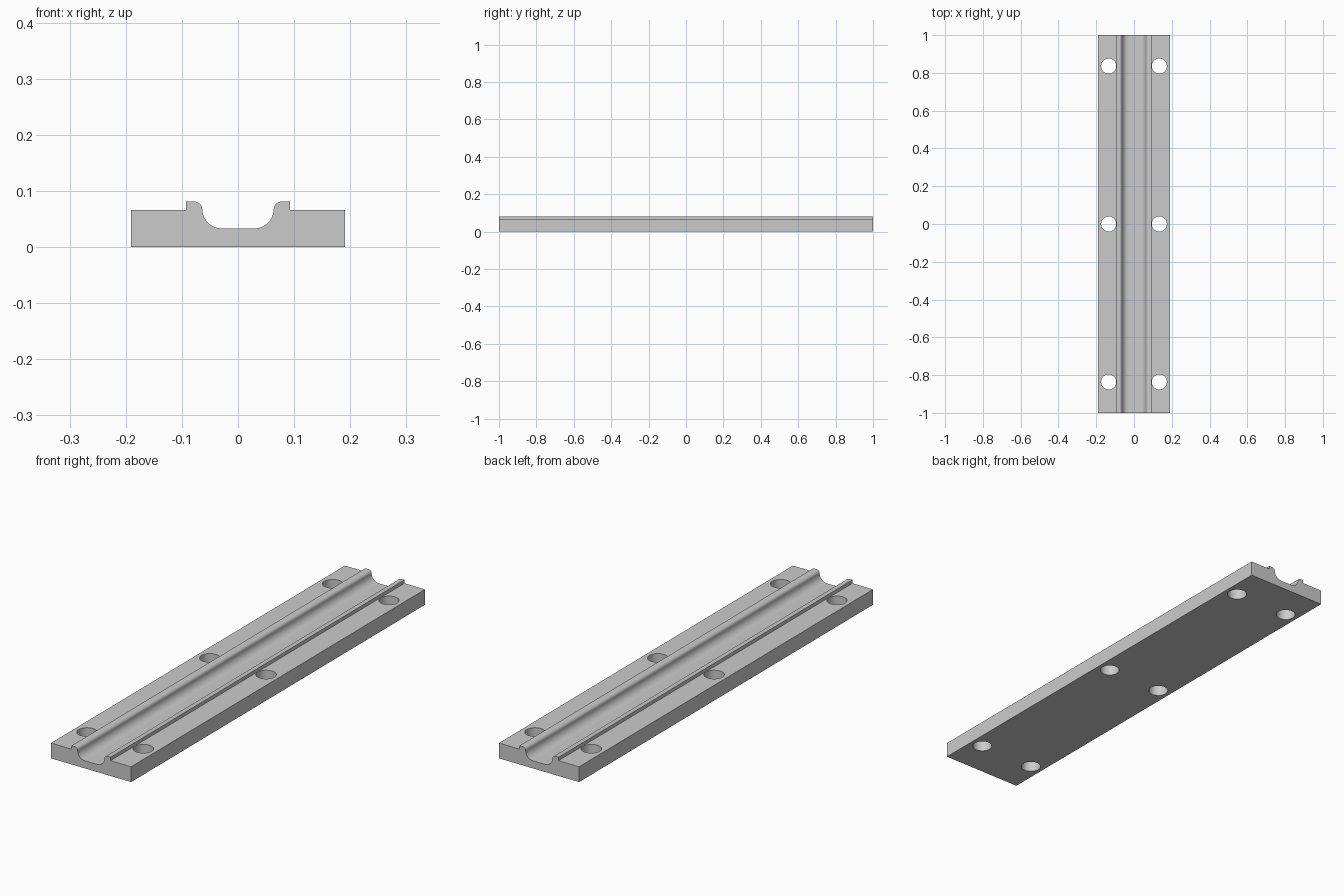
import bpy
import bmesh
from math import sin, cos, pi, radians

cube = bpy.data.objects.get("Cube")
if cube:
    bpy.data.objects.remove(cube)

HALF_W, HALF_L = 0.191, 1.0
DECK_Z, RIDGE_Z, GROOVE_Z = 0.066, 0.081, 0.033
RIDGE_X = 0.093
HOLE_X, HOLE_Y, HOLE_R = 0.134, 0.836, 0.04

# Material
grey = bpy.data.materials.new("light grey")
grey.use_nodes = True
colour = (0.6, 0.6, 0.6, 1)
grey.diffuse_color = colour
grey.node_tree.nodes["Principled BSDF"].inputs["Base Color"].default_value = colour


def arc(cx, cz, r, start, end, steps):
    angles = [radians(start + (end - start) * i / steps) for i in range(steps + 1)]
    return [(cx + r * cos(a), cz + r * sin(a)) for a in angles]


# Right half of the section: deck, lip, rounded crest, groove wall
crest_r, wall_r = 0.0145, 0.0345
half = [(-HALF_W, 0), (-HALF_W, DECK_Z), (-RIDGE_X, DECK_Z), (-RIDGE_X, RIDGE_Z)]
half += arc(-0.078, RIDGE_Z - crest_r, crest_r, 90, 0, 10)
half += arc(-0.029, GROOVE_Z + wall_r, wall_r, 180, 270, 16)[1:]
profile = half + [(-x, z) for x, z in reversed(half)]

# Rail body: section extruded along y
bm = bmesh.new()
section = bm.faces.new([bm.verts.new((x, -HALF_L, z)) for x, z in profile])
extruded = bmesh.ops.extrude_face_region(bm, geom=[section], use_keep_orig=True)
moved = [v for v in extruded["geom"] if isinstance(v, bmesh.types.BMVert)]
bmesh.ops.translate(bm, verts=moved, vec=(0, 2 * HALF_L, 0))
bmesh.ops.recalc_face_normals(bm, faces=bm.faces)
mesh = bpy.data.meshes.new("grooved_rail")
bm.to_mesh(mesh)
bm.free()
rail = bpy.data.objects.new("grooved_rail", mesh)
bpy.context.collection.objects.link(rail)
mesh.materials.append(grey)

# Screw holes: two rows of three
bm = bmesh.new()
for x in (-HOLE_X, HOLE_X):
    for y in (-HOLE_Y, 0, HOLE_Y):
        made = bmesh.ops.create_cone(bm, cap_ends=True, segments=48,
                                     radius1=HOLE_R, radius2=HOLE_R, depth=0.4)
        bmesh.ops.translate(bm, verts=made["verts"], vec=(x, y, 0))
cutter_mesh = bpy.data.meshes.new("hole_cutters")
bm.to_mesh(cutter_mesh)
bm.free()
cutter_mesh.materials.append(grey)
cutters = bpy.data.objects.new("hole_cutters", cutter_mesh)
bpy.context.collection.objects.link(cutters)

cut = rail.modifiers.new("screw_holes", 'BOOLEAN')
cut.operation = 'DIFFERENCE'
cut.solver = 'EXACT'
cut.object = cutters

# Apply the holes, then shade curved walls smoothly
for other in bpy.context.selected_objects:
    other.select_set(False)
bpy.context.view_layer.objects.active = rail
rail.select_set(True)
bpy.ops.object.modifier_apply(modifier=cut.name)
bpy.data.objects.remove(cutters)
bpy.ops.object.shade_smooth_by_angle(angle=radians(30))
